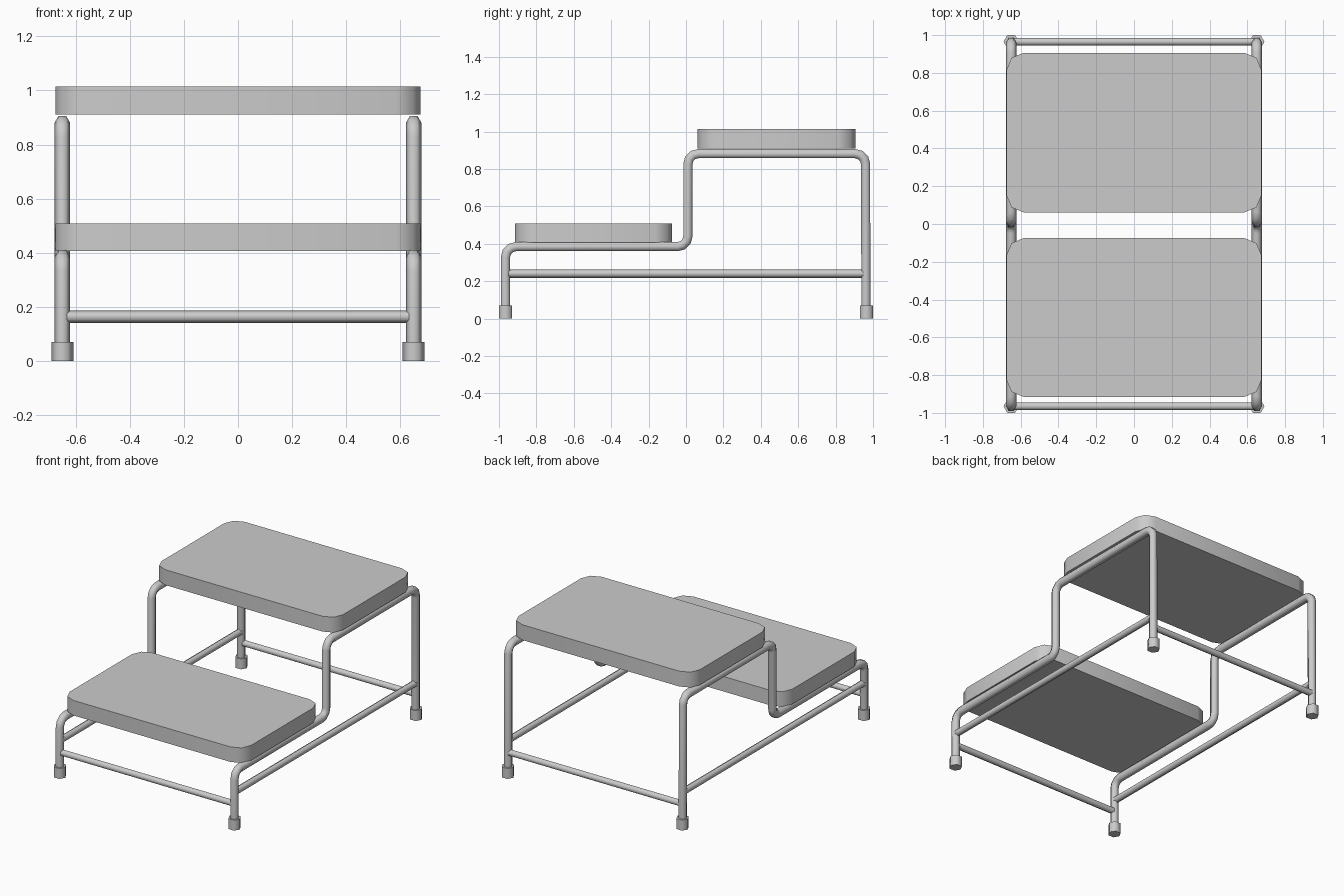
import bpy, bmesh, math
from mathutils import Vector

if "Cube" in bpy.data.objects:
    bpy.data.objects.remove(bpy.data.objects["Cube"])

TUBE_X, LEG_Y = 0.65, 0.965


def finish(name, bm, angle=65, mirror=False):
    bmesh.ops.recalc_face_normals(bm, faces=bm.faces)
    mesh = bpy.data.meshes.new(name)
    bm.to_mesh(mesh)
    bm.free()
    ob = bpy.data.objects.new(name, mesh)
    bpy.context.collection.objects.link(ob)
    if mirror:
        ob.modifiers.new("Mirror", 'MIRROR')
    bpy.ops.object.select_all(action='DESELECT')
    ob.select_set(True)
    bpy.context.view_layer.objects.active = ob
    bpy.ops.object.shade_smooth_by_angle(angle=math.radians(angle))
    return ob


def fillet(points, radius, steps=3):
    """Round the inner right-angle corners of a path."""
    pts = [Vector(p) for p in points]
    out = [pts[0]]
    for a, b, c in zip(pts, pts[1:], pts[2:]):
        u, v = (a - b).normalized() * radius, (c - b).normalized() * radius
        for i in range(steps + 1):
            t = math.radians(90) * i / steps
            out.append(b + u * (1 - math.sin(t)) + v * (1 - math.cos(t)))
    out.append(pts[-1])
    return out


def sweep(name, path, radius, side, mirror=False, sides=6):
    """Hexagonal tube along a flat path; 'side' is perpendicular to the path."""
    path = [Vector(p) for p in path]
    side = Vector(side)
    bm = bmesh.new()
    rings = []
    for i, p in enumerate(path):
        d1 = (p - path[max(i - 1, 0)]).normalized() if i else (path[1] - p).normalized()
        d2 = (path[i + 1] - p).normalized() if i < len(path) - 1 else d1
        mid = (d1 + d2).normalized()
        up = side.cross(mid) / mid.dot(d1)
        ring = []
        for k in range(sides):
            a = 2 * math.pi * k / sides
            ring.append(bm.verts.new(p + radius * (side * math.cos(a) + up * math.sin(a))))
        rings.append(ring)
    for r, s in zip(rings, rings[1:]):
        for k in range(sides):
            n = (k + 1) % sides
            bm.faces.new((r[k], r[n], s[n], s[k]))
    bm.faces.new(rings[0])
    bm.faces.new(rings[-1])
    return finish(name, bm, mirror=mirror)


def tread(name, y0, y1, z0, z1):
    """Slab with rounded vertical corners."""
    bm = bmesh.new()
    bmesh.ops.create_cube(bm, size=1)
    for v in bm.verts:
        v.co = (v.co.x * 1.35, (y0 + y1) / 2 + v.co.y * (y1 - y0),
                (z0 + z1) / 2 + v.co.z * (z1 - z0))
    edges = [e for e in bm.edges if abs(e.verts[0].co.z - e.verts[1].co.z) > 0.01]
    bmesh.ops.bevel(bm, geom=edges, offset=0.09, offset_type='OFFSET',
                    segments=2, profile=0.5, affect='EDGES')
    return finish(name, bm, angle=50)


# Padded treads
tread("lower_tread", -0.915, -0.075, 0.407, 0.508)
tread("upper_tread", 0.062, 0.906, 0.911, 1.014)

# Bent side frames
profile = [(-LEG_Y, 0.01), (-LEG_Y, 0.385), (0.01, 0.385),
           (0.01, 0.882), (0.96, 0.882), (LEG_Y - 0.003, 0.01)]
sweep("side_frame", fillet([(TUBE_X, y, z) for y, z in profile], 0.055),
      0.028, (1, 0, 0), mirror=True)

# Long side rails
sweep("side_rail", [(TUBE_X, -LEG_Y, 0.241), (TUBE_X, LEG_Y, 0.241)],
      0.0225, (0, 0, 1), mirror=True)

# Cross rails and rubber feet, front and back
for label, y in (("front", -LEG_Y), ("back", LEG_Y)):
    sweep(label + "_rail", [(-TUBE_X, y, 0.163), (TUBE_X, y, 0.163)],
          0.0225, (0, 0, 1))
    sweep(label + "_foot", [(TUBE_X, y, 0), (TUBE_X, y, 0.07)],
          0.0405, (1, 0, 0), mirror=True)
